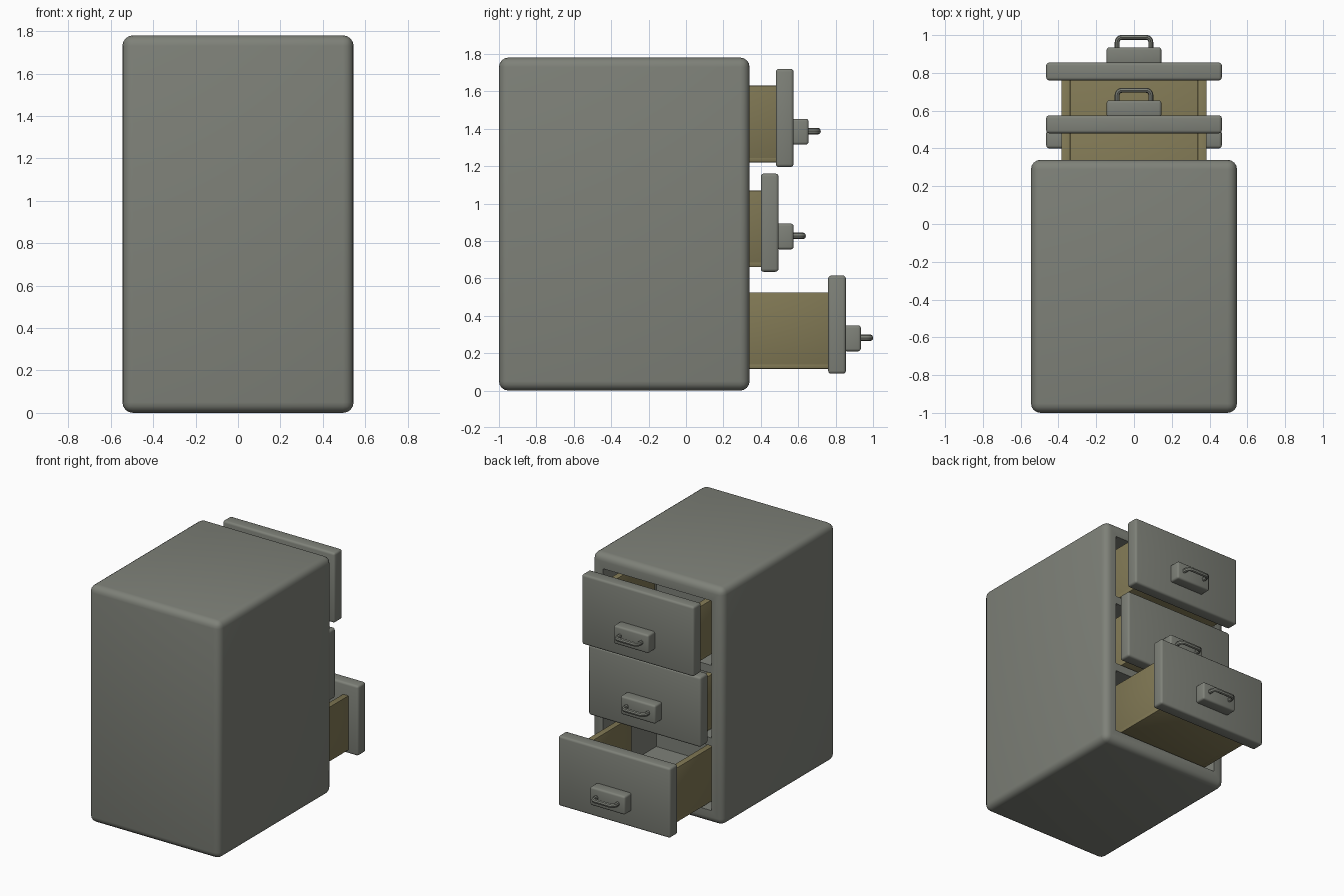
import bpy, bmesh, math
from mathutils import Vector

if "Cube" in bpy.data.objects:
    bpy.data.objects.remove(bpy.data.objects["Cube"])


def material(name, rgb):
    m = bpy.data.materials.new(name)
    m.diffuse_color = (*rgb, 1)
    m.use_nodes = True
    m.node_tree.nodes["Principled BSDF"].inputs["Base Color"].default_value = m.diffuse_color
    return m


GREY = material("grey_metal", (0.21, 0.22, 0.19))
OLIVE = material("olive_lining", (0.22, 0.19, 0.09))


def finish(ob, mat, angle=40):
    ob.data.materials.append(mat)
    bpy.ops.object.select_all(action='DESELECT')
    ob.select_set(True)
    bpy.context.view_layer.objects.active = ob
    bpy.ops.object.shade_smooth_by_angle(angle=math.radians(angle))
    return ob


def boxes(name, spans, bevel=0.0, segments=3):
    """One mesh made of axis-aligned boxes given as (x0,x1,y0,y1,z0,z1)."""
    bm = bmesh.new()
    for x0, x1, y0, y1, z0, z1 in spans:
        vs = bmesh.ops.create_cube(bm, size=1)["verts"]
        for v in vs:
            v.co = Vector(((x0 + x1) / 2 + v.co.x * (x1 - x0),
                           (y0 + y1) / 2 + v.co.y * (y1 - y0),
                           (z0 + z1) / 2 + v.co.z * (z1 - z0)))
    if bevel:
        bmesh.ops.bevel(bm, geom=bm.edges[:], offset=bevel, segments=segments,
                        profile=0.5, affect='EDGES')
    me = bpy.data.meshes.new(name)
    bm.to_mesh(me)
    bm.free()
    ob = bpy.data.objects.new(name, me)
    bpy.context.collection.objects.link(ob)
    return ob


# Cabinet shell with three drawer openings cut into the +y side
body = boxes("cabinet_body", [(-0.545, 0.545, -1, 0.34, 0, 1.78)], 0.05, 4)
cutter = boxes("opening_cutter", [(-0.45, 0.45, -0.29, 0.5, z, z + 0.485)
                                  for z in (0.10, 0.645, 1.19)])
mod = body.modifiers.new("openings", 'BOOLEAN')
mod.operation = 'DIFFERENCE'
mod.solver = 'EXACT'
mod.object = cutter
bpy.context.view_layer.objects.active = body
bpy.ops.object.modifier_apply(modifier=mod.name)
bpy.data.objects.remove(cutter)
finish(body, GREY)


def pull(name, y, z):
    """Rounded U-shaped grip standing out from its plate."""
    r, hw, d = 0.025, 0.089, 0.053
    pts = [(-hw, -0.01)]
    for cx, a0 in ((-hw + r, 180), (hw - r, 90)):
        for k in range(5):
            a = math.radians(a0 - 22.5 * k)
            pts.append((cx + r * math.cos(a), d - r + r * math.sin(a)))
    pts.append((hw, -0.01))
    cu = bpy.data.curves.new(name, 'CURVE')
    cu.dimensions = '3D'
    cu.bevel_depth = 0.013
    cu.bevel_resolution = 2
    cu.use_fill_caps = True
    sp = cu.splines.new('POLY')
    sp.points.add(len(pts) - 1)
    for p, (px, py) in zip(sp.points, pts):
        p.co = (px, py, 0, 1)
    ob = bpy.data.objects.new(name, cu)
    bpy.context.collection.objects.link(ob)
    bpy.ops.object.select_all(action='DESELECT')
    ob.select_set(True)
    bpy.context.view_layer.objects.active = ob
    bpy.ops.object.convert(target='MESH')
    ob = bpy.context.object
    ob.scale.z = 1.3
    ob.location = (0, y, z)
    finish(ob, GREY)


# Drawers: front panel, olive tray (open at the rear), handle plate and pull
for label, y, z in (("bottom", 0.76, 0.09), ("middle", 0.40, 0.635), ("top", 0.48, 1.195)):
    front = y + 0.095
    finish(boxes(label + "_drawer_front",
                 [(-0.465, 0.465, y, front, z, z + 0.525)], 0.016), GREY)
    y0, y1, z0, z1 = y - 0.60, y + 0.01, z + 0.025, z + 0.435
    finish(boxes(label + "_drawer_tray", [
        (-0.385, 0.385, y0, y1, z0, z0 + 0.03),
        (-0.385, -0.337, y0, y1, z0, z1),
        (0.337, 0.385, y0, y1, z0, z1)], 0.006, 2), OLIVE)
    finish(boxes(label + "_handle_plate",
                 [(-0.145, 0.145, front - 0.01, front + 0.08, z + 0.12, z + 0.258)],
                 0.014), GREY)
    pull(label + "_handle_pull", front + 0.08, z + 0.192)
